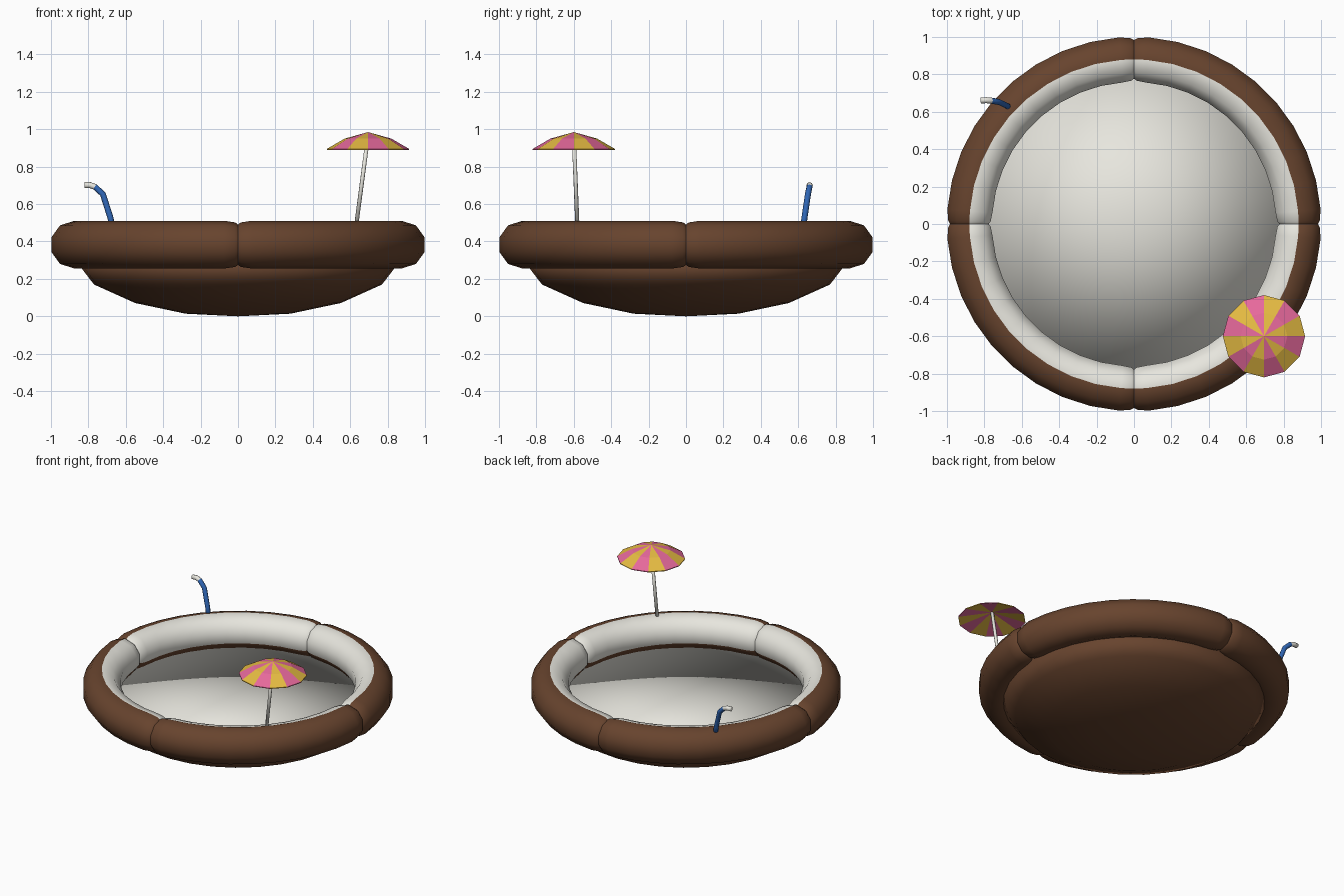
import bpy, bmesh, math
from mathutils import Vector

if "Cube" in bpy.data.objects:
    bpy.data.objects.remove(bpy.data.objects["Cube"])


def material(name, rgb):
    m = bpy.data.materials.new(name)
    m.diffuse_color = (*rgb, 1)
    m.use_nodes = True
    m.node_tree.nodes["Principled BSDF"].inputs["Base Color"].default_value = m.diffuse_color
    return m


BROWN = material("shell brown", (0.136, 0.057, 0.027))
WHITE = material("coconut white", (0.80, 0.79, 0.73))
YELLOW = material("parasol yellow", (0.79, 0.50, 0.055))
PINK = material("parasol pink", (0.79, 0.14, 0.33))
BLUE = material("straw blue", (0.028, 0.13, 0.45))


def finish(name, bm, mats, smooth=True):
    for f in bm.faces:
        f.smooth = smooth
    me = bpy.data.meshes.new(name)
    bm.to_mesh(me)
    bm.free()
    for m in mats:
        me.materials.append(m)
    ob = bpy.data.objects.new(name, me)
    bpy.context.collection.objects.link(ob)
    return ob


def lathe(name, profile, mats, steps, pick, smooth=True, centre=(0, 0)):
    """Spin a closed (radius, z) profile running from the lower axis point to the upper one.
    pick(sector, row) gives the material slot."""
    bm = bmesh.new()
    cx, cy = centre
    rings = [[bm.verts.new((cx + r * math.cos(math.tau * i / steps),
                            cy + r * math.sin(math.tau * i / steps), z))
              for i in range(steps)] for r, z in profile[1:-1]]
    low = bm.verts.new((cx, cy, profile[0][1]))
    high = bm.verts.new((cx, cy, profile[-1][1]))
    for i in range(steps):
        j = (i + 1) % steps
        faces = [bm.faces.new((low, rings[0][j], rings[0][i]))]
        faces += [bm.faces.new((a[i], a[j], b[j], b[i])) for a, b in zip(rings, rings[1:])]
        faces.append(bm.faces.new((rings[-1][i], rings[-1][j], high)))
        for row, f in enumerate(faces):
            f.material_index = pick(i, row)
    return finish(name, bm, mats, smooth)


def tube(name, path, radius, mats, sides=8, split=None):
    """Sweep a round section along a path; spans from index split on use the second colour."""
    bm = bmesh.new()
    pts = [Vector(p) for p in path]
    rings = []
    for k, p in enumerate(pts):
        d = (pts[min(k + 1, len(pts) - 1)] - pts[max(k - 1, 0)]).normalized()
        u = d.cross(Vector((0, 1, 0))).normalized()
        v = d.cross(u)
        rings.append([bm.verts.new(p + radius * (u * math.cos(math.tau * i / sides)
                                                 + v * math.sin(math.tau * i / sides)))
                      for i in range(sides)])
    for k, (a, b) in enumerate(zip(rings, rings[1:])):
        for i in range(sides):
            j = (i + 1) % sides
            f = bm.faces.new((a[i], a[j], b[j], b[i]))
            f.material_index = int(split is not None and k >= split)
    bm.faces.new(rings[0][::-1])
    cap = bm.faces.new(rings[-1])
    cap.material_index = int(split is not None)
    bmesh.ops.recalc_face_normals(bm, faces=bm.faces)
    return finish(name, bm, mats)


# Inflated rim: four quarter tubes, pinched where they meet
RING_R, RING_Z, SIDES = 0.88, 0.383, 10
PINCH = {0: 0.108, 1: 0.119, 89: 0.119, 90: 0.108}
turns = [0, 1] + [4.5 + 9 * i for i in range(10)] + [89, 90]


def rim_quarter(name, start):
    bm = bmesh.new()
    rings = []
    for t in turns:
        a = math.radians(start + t)
        rad = PINCH.get(t, 0.127)
        ring = []
        for k in range(SIDES):
            s = math.radians(18 + 36 * k)
            r = RING_R + rad * math.cos(s)
            ring.append(bm.verts.new((r * math.cos(a), r * math.sin(a),
                                      RING_Z + rad * math.sin(s))))
        rings.append(ring)
    for a, b in zip(rings, rings[1:]):
        for k in range(SIDES):
            n = (k + 1) % SIDES
            # the upper inner side is white, the rest brown
            f = bm.faces.new((a[k], a[n], b[n], b[k]))
            f.material_index = int(2 <= k <= 4)
    bmesh.ops.recalc_face_normals(bm, faces=bm.faces)
    if sum((f.calc_center_median() - Vector((0, 0, RING_Z))).z * f.normal.z
           for f in bm.faces) < 0:
        bmesh.ops.reverse_faces(bm, faces=bm.faces)
    return finish(name, bm, [BROWN, WHITE])


for q in range(4):
    rim_quarter(f"rim_quarter_{q + 1}", 90 * q)

# Shell bowl, filled up to a flat white surface just inside the rim
lathe("filled_shell",
      [(0, 0), (0.28, 0.014), (0.55, 0.071), (0.77, 0.17), (0.868, 0.298), (0, 0.298)],
      [BROWN, WHITE], 32, lambda i, row: int(row == 4))

# Parasol: striped, slightly thick canopy on a tilted pole
lathe("parasol_canopy",
      [(0, 0.945), (0.22, 0.89), (0.22, 0.895), (0.125, 0.95), (0, 0.985)],
      [YELLOW, PINK], 12, lambda i, row: i % 2, smooth=False, centre=(0.695, -0.6))
tube("parasol_pole", [(0.63, -0.58, 0.47), (0.695, -0.6, 0.96)], 0.011, [WHITE])

# Bent drinking straw with a white mouthpiece
tube("drinking_straw",
     [(-0.668, 0.625, 0.46), (-0.683, 0.634, 0.53), (-0.722, 0.652, 0.652),
      (-0.764, 0.66, 0.692), (-0.79, 0.662, 0.701), (-0.82, 0.66, 0.701)],
     0.016, [BLUE, WHITE], split=3)
